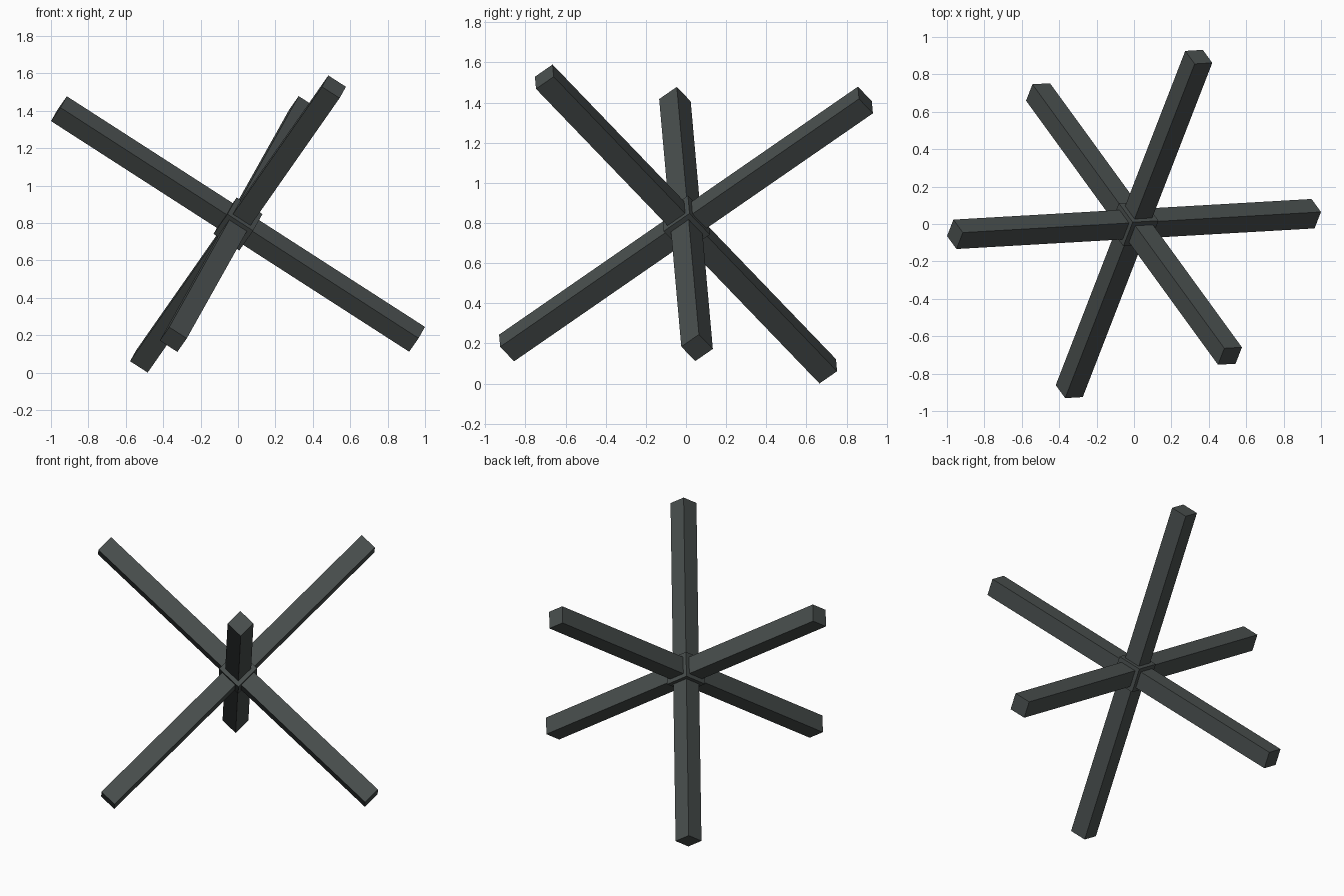
import bpy
from mathutils import Matrix, Vector

if "Cube" in bpy.data.objects:
    bpy.data.objects.remove(bpy.data.objects["Cube"])

CENTRE = Vector((0, 0, 0.795))
HALF_LENGTH = 1.14
BAR_WIDTH = 0.112
HUB_WIDTH = 0.164

# Three mutually perpendicular bar directions
axis_a = Vector((-0.955, -0.055, 0.615)).normalized()
axis_b = Vector((0.345, 0.89, 0.615))
axis_b = (axis_b - axis_b.project(axis_a)).normalized()
axis_c = axis_a.cross(axis_b)
tilt = Matrix((axis_a, axis_b, axis_c)).transposed().to_4x4()

grey = bpy.data.materials.new("dark_slate_grey")
grey.diffuse_color = (0.066, 0.077, 0.075, 1)
grey.use_nodes = True
grey.node_tree.nodes["Principled BSDF"].inputs["Base Color"].default_value = grey.diffuse_color


def box(name, size):
    """Box aligned to the tilted frame, centred on the hub."""
    bpy.ops.mesh.primitive_cube_add(size=1)
    obj = bpy.context.object
    obj.name = name
    obj.data.transform(Matrix.Diagonal((*size, 1)))
    obj.matrix_world = Matrix.Translation(CENTRE) @ tilt
    obj.data.materials.append(grey)


# Crossing bars
for i, name in enumerate(("side_bar", "back_bar", "front_bar")):
    size = [BAR_WIDTH] * 3
    size[i] = 2 * HALF_LENGTH
    box(name, size)

# Central hub block, a little wider than the bars
box("hub", [HUB_WIDTH] * 3)
